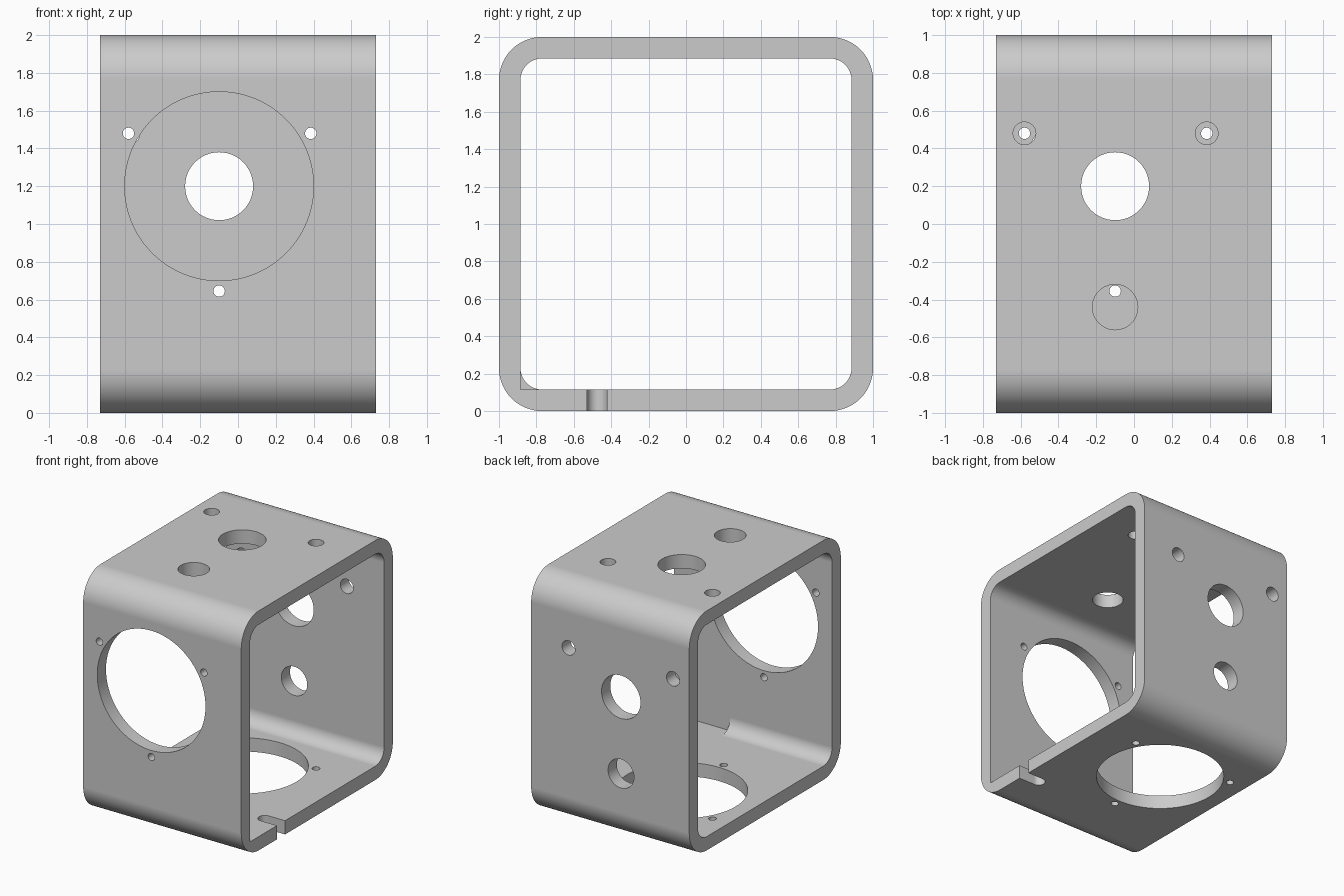
import bpy, bmesh, math
from mathutils import Matrix, Vector

cube = bpy.data.objects.get("Cube")
if cube:
    bpy.data.objects.remove(cube, do_unlink=True)

HALF_LENGTH, WALL, RADIUS = 0.73, 0.115, 0.23
HOLE_X = -0.1

grey = bpy.data.materials.new("plain grey")
grey.use_nodes = True
grey.diffuse_color = (0.6, 0.6, 0.6, 1)
grey.node_tree.nodes["Principled BSDF"].inputs["Base Color"].default_value = (0.6, 0.6, 0.6, 1)


def add_object(name, bm):
    bmesh.ops.recalc_face_normals(bm, faces=bm.faces)
    mesh = bpy.data.meshes.new(name)
    bm.to_mesh(mesh)
    bm.free()
    mesh.materials.append(grey)
    obj = bpy.data.objects.new(name, mesh)
    bpy.context.collection.objects.link(obj)
    return obj


def rounded_square(half, radius, steps=16):
    """Outline in the YZ plane, centred at height 1."""
    points = []
    for corner, (sy, sz) in enumerate([(1, 1), (-1, 1), (-1, -1), (1, -1)]):
        for i in range(steps + 1):
            a = math.pi / 2 * (corner + i / steps)
            points.append((sy * (half - radius) + radius * math.cos(a),
                           1 + sz * (half - radius) + radius * math.sin(a)))
    return points


# Square tube: four rings of points joined into walls and end faces
bm = bmesh.new()
outer, inner = rounded_square(1, RADIUS), rounded_square(1 - WALL, RADIUS - WALL)
rings = [[bm.verts.new((x, y, z)) for y, z in outline]
         for outline, x in [(outer, -HALF_LENGTH), (outer, HALF_LENGTH),
                            (inner, HALF_LENGTH), (inner, -HALF_LENGTH)]]
for k in range(4):
    a, b = rings[k], rings[(k + 1) % 4]
    for i in range(len(a)):
        j = (i + 1) % len(a)
        bm.faces.new((a[i], a[j], b[j], b[i]))
tube = add_object("square_tube_bracket", bm)

cutters = []


def drill(name, axis, centre, radius, sides=64):
    """Round cutter through one wall, along the given axis."""
    bm = bmesh.new()
    bmesh.ops.create_cone(bm, cap_ends=True, segments=sides, radius1=radius,
                          radius2=radius, depth=0.4)
    turn = Vector((0, 0, 1)).rotation_difference(Vector(axis)).to_matrix().to_4x4()
    bmesh.ops.transform(bm, matrix=Matrix.Translation(centre) @ turn, verts=bm.verts)
    cutters.append(add_object(name, bm))


def box(name, low, high):
    bm = bmesh.new()
    bmesh.ops.create_cube(bm, size=1)
    low, high = Vector(low), Vector(high)
    for v in bm.verts:
        v.co = [(l + h) / 2 + c * (h - l) for l, h, c in zip(low, high, v.co)]
    cutters.append(add_object(name, bm))


# Matching hole patterns: (x, offset along wall, radius)
large_pattern = [(HOLE_X, 0.2, 0.5), (-0.58, 0.48, 0.03),
                 (0.385, 0.48, 0.03), (HOLE_X, -0.355, 0.03)]
small_pattern = [(HOLE_X, 0.2, 0.18), (-0.58, 0.48, 0.06),
                 (0.385, 0.48, 0.06), (HOLE_X, -0.44, 0.12)]
for side, pattern in [(-1, large_pattern), (1, small_pattern)]:
    for x, offset, r in pattern:
        sides = 96 if r > 0.3 else 48
        drill("wall_hole_cutter", (0, 1, 0), (x, side * 0.94, 1 + offset), r, sides)
        drill("floor_roof_hole_cutter", (0, 0, 1), (x, offset, 1 + side * 0.94), r, sides)

# Round-ended slot in the floor, open at one end
SLOT_Y, SLOT_R, SLOT_X = -0.475, 0.053, 0.58
drill("slot_end_cutter", (0, 0, 1), (SLOT_X, SLOT_Y, 0.06), SLOT_R, 32)
box("slot_cutter", (SLOT_X, SLOT_Y - SLOT_R, -0.1), (0.9, SLOT_Y + SLOT_R, 0.25))

# Squared pocket in the inner front bottom corner
box("corner_pocket_cutter", (0.21, WALL - 1, WALL), (0.9, -0.7, 0.3))

# Cut everything and remove the cutters
for cutter in cutters:
    cutter.hide_render = True
    mod = tube.modifiers.new("cut", 'BOOLEAN')
    mod.operation = 'DIFFERENCE'
    mod.solver = 'EXACT'
    mod.object = cutter
graph = bpy.context.evaluated_depsgraph_get()
tube_mesh = bpy.data.meshes.new_from_object(tube.evaluated_get(graph))
tube.modifiers.clear()
tube.data = tube_mesh
for cutter in cutters:
    bpy.data.objects.remove(cutter, do_unlink=True)
tube_mesh.materials.clear()
tube_mesh.materials.append(grey)
for face in tube_mesh.polygons:
    face.material_index = 0

# Smooth bends and holes, crisp edges
bpy.ops.object.select_all(action='DESELECT')
tube.select_set(True)
bpy.context.view_layer.objects.active = tube
bpy.ops.object.shade_smooth_by_angle(angle=math.radians(30))
weighted = tube.modifiers.new("flat_walls", 'WEIGHTED_NORMAL')
weighted.keep_sharp = True
